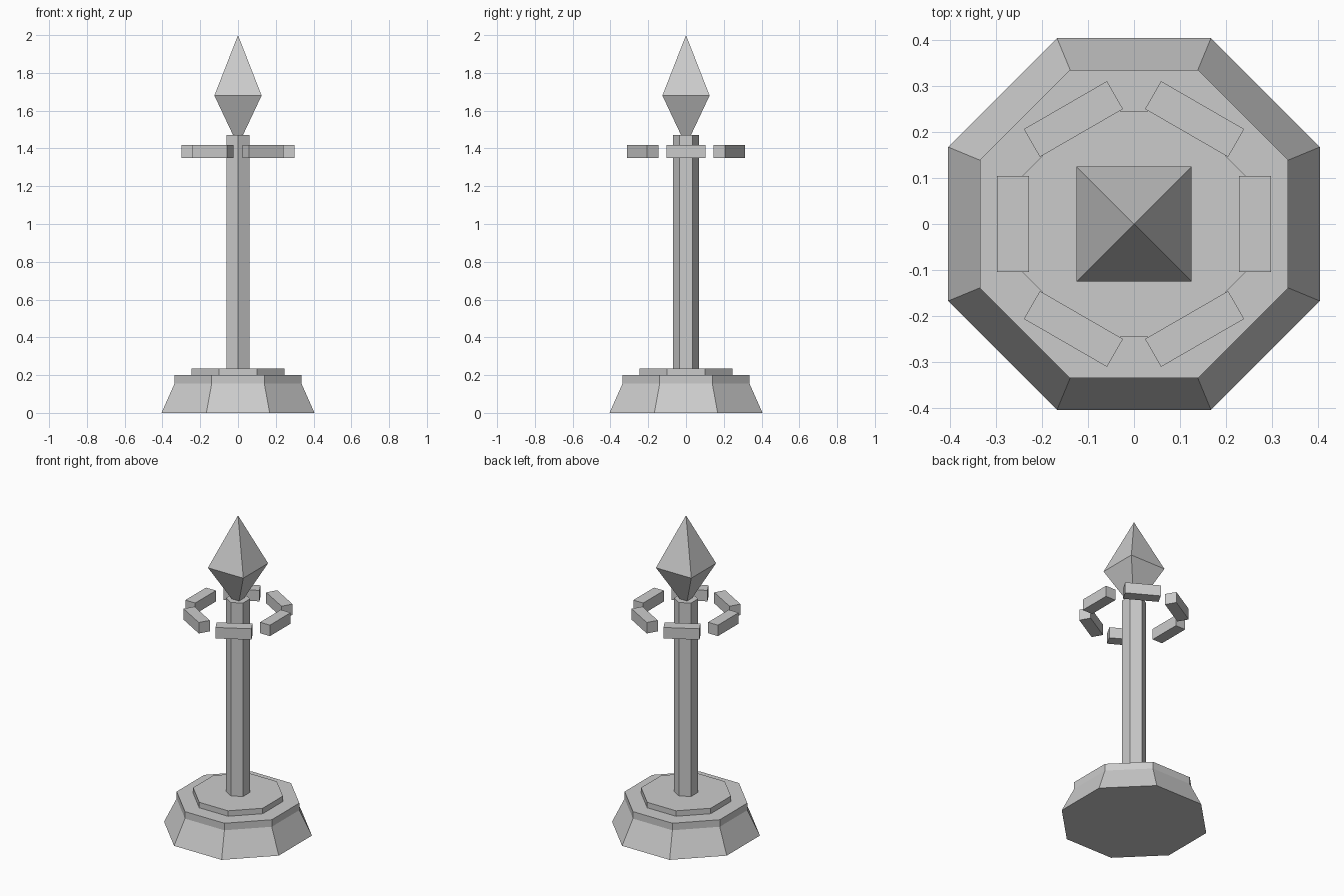
import bpy, bmesh
from math import pi, cos, sin, radians
from mathutils import Matrix

if "Cube" in bpy.data.objects:
    bpy.data.objects.remove(bpy.data.objects["Cube"])


def lathe(name, sides, profile, start):
    """Flat-faced solid from (corner radius, z) pairs; radius 0 makes a point."""
    bm = bmesh.new()
    rings = []
    for r, z in profile:
        if r == 0:
            rings.append([bm.verts.new((0, 0, z))])
        else:
            rings.append([bm.verts.new((r * cos(start + 2 * pi * i / sides),
                                        r * sin(start + 2 * pi * i / sides), z))
                          for i in range(sides)])
    for a, b in zip(rings, rings[1:]):
        for i in range(sides):
            j = (i + 1) % sides
            if len(a) == 1:
                bm.faces.new((a[0], b[j], b[i]))
            elif len(b) == 1:
                bm.faces.new((a[i], a[j], b[0]))
            else:
                bm.faces.new((a[i], a[j], b[j], b[i]))
    for ring in (rings[0], rings[-1]):
        if len(ring) > 1:
            bm.faces.new(ring)
    return finish(name, bm)


def finish(name, bm):
    bmesh.ops.recalc_face_normals(bm, faces=bm.faces[:])
    mesh = bpy.data.meshes.new(name)
    bm.to_mesh(mesh)
    bm.free()
    obj = bpy.data.objects.new(name, mesh)
    bpy.context.collection.objects.link(obj)
    return obj


OCT = 1 / cos(pi / 8)   # flat-to-centre distance -> corner radius

# Octagonal plinth with sloped skirt, and the step on top
lathe("base", 8, [(0.405 * OCT, 0), (0.336 * OCT, 0.155), (0.336 * OCT, 0.2)], pi / 8)
lathe("base_step", 8, [(0.246 * OCT, 0.2), (0.246 * OCT, 0.235)], pi / 8)

# Hexagonal pole, corners toward front and back
lathe("pole", 6, [(0.07, 0.235), (0.07, 1.47)], pi / 2)

# Four-sided crystal, its lower tip sunk into the pole
lathe("crystal", 4, [(0, 1.415), (0.125 * 2 ** 0.5, 1.68), (0, 2.0)], pi / 4)

# Six floating blocks forming a broken ring
for k in range(6):
    bm = bmesh.new()
    m = (Matrix.Rotation(radians(60 * k), 4, 'Z')
         @ Matrix.Translation((0.264, 0, 1.384))
         @ Matrix.Diagonal((0.07, 0.209, 0.07, 1)))
    bmesh.ops.create_cube(bm, size=1, matrix=m)
    finish(f"ring_block_{k + 1}", bm)
